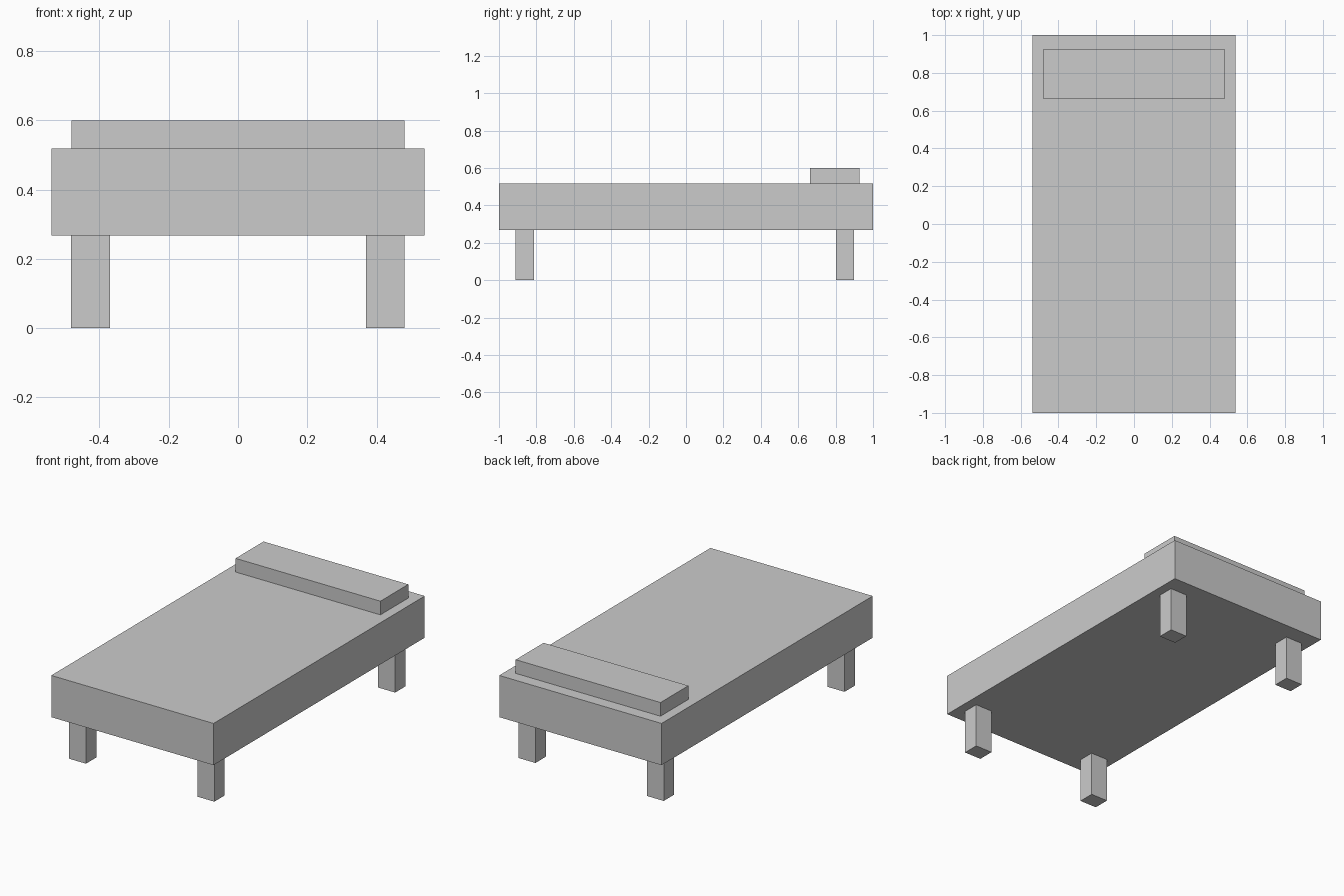
import bpy
from mathutils import Vector

cube = bpy.data.objects.get("Cube")
if cube:
    bpy.data.objects.remove(cube, do_unlink=True)

# Single plain grey finish
grey = bpy.data.materials.new("light_grey")
grey.use_nodes = True
colour = (0.6, 0.6, 0.6, 1)
grey.diffuse_color = colour
grey.node_tree.nodes["Principled BSDF"].inputs["Base Color"].default_value = colour


def box(name, low, high):
    """Flat-sided box between two opposite corners."""
    low, high = Vector(low), Vector(high)
    bpy.ops.mesh.primitive_cube_add(size=1, location=(low + high) / 2)
    obj = bpy.context.object
    obj.name = name
    obj.scale = high - low
    bpy.ops.object.transform_apply(location=False, rotation=False, scale=True)
    obj.data.materials.append(grey)
    return obj


BASE, TOP = 0.268, 0.518

# Mattress slab and pillow
box("mattress", (-0.538, -1, BASE), (0.538, 1, TOP))
box("pillow", (-0.48, 0.663, TOP), (0.48, 0.927, 0.6))

# Four square legs
for end, y in (("front", -0.862), ("back", 0.85)):
    for side, x in (("right", -0.426), ("left", 0.425)):
        box(f"{end}_{side}_leg", (x - 0.056, y - 0.049, 0), (x + 0.056, y + 0.049, BASE))
